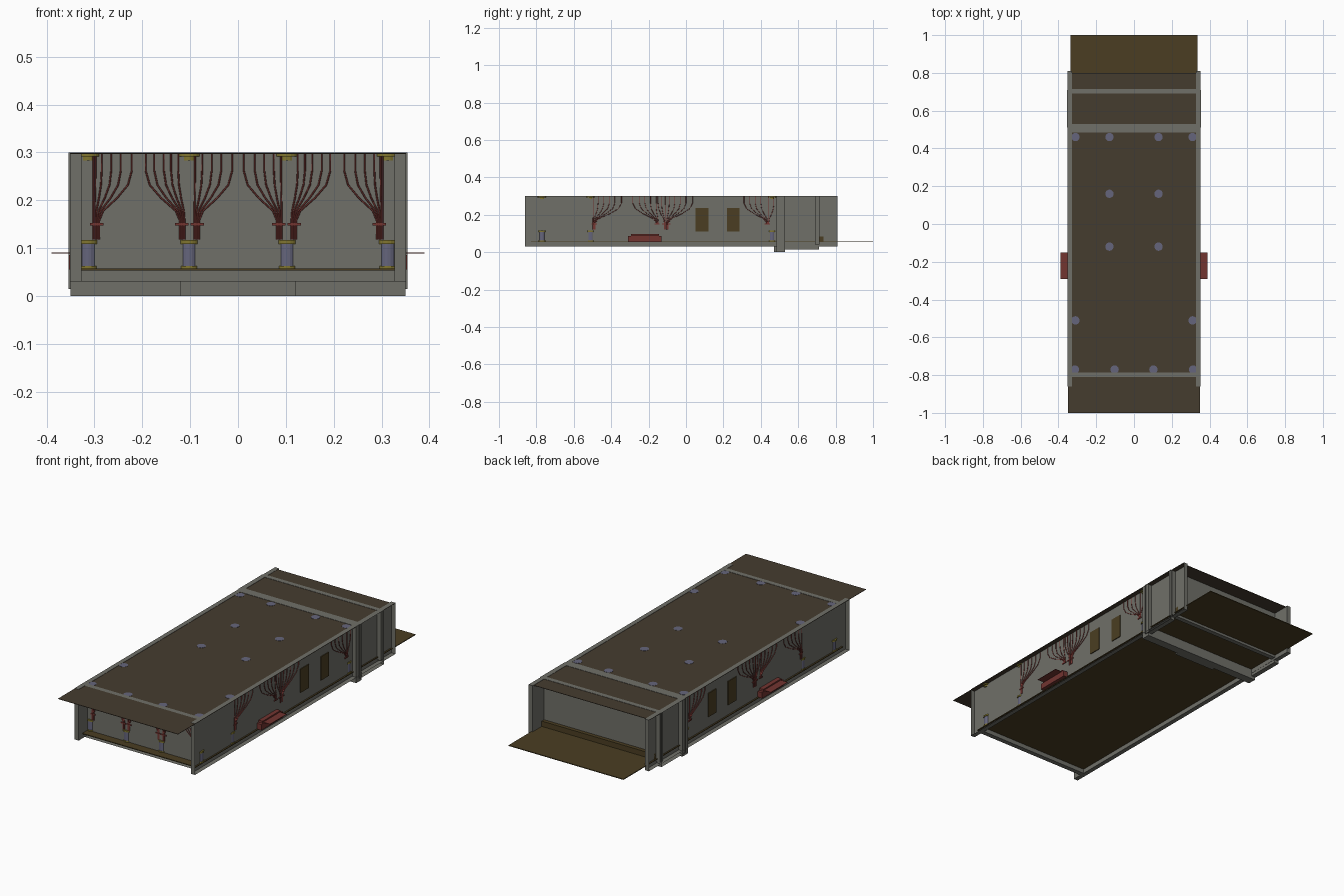
import bpy, bmesh
from mathutils import Matrix, Vector

if "Cube" in bpy.data.objects:
    bpy.data.objects.remove(bpy.data.objects["Cube"])


def material(name, rgb):
    m = bpy.data.materials.new(name)
    m.diffuse_color = (*rgb, 1)
    m.use_nodes = True
    m.node_tree.nodes["Principled BSDF"].inputs["Base Color"].default_value = m.diffuse_color
    return m


GREY = material("stone", (.16, .16, .14))
ROOF = material("roof_brown", (.06, .045, .028))
FLOOR = material("floor_brown", (.07, .048, .016))
RED = material("red", (.17, .035, .03))
BLUE = material("slate_blue", (.13, .13, .2))
YELLOW = material("yellow", (.22, .18, .03))


def finish(bm, name, mat):
    me = bpy.data.meshes.new(name)
    bm.to_mesh(me)
    bm.free()
    me.materials.append(mat)
    ob = bpy.data.objects.new(name, me)
    bpy.context.collection.objects.link(ob)
    return ob


def box(name, lo, hi, mat, open_dir=None):
    """Box from corner to corner; the face looking along open_dir is left out."""
    lo, hi = Vector(lo), Vector(hi)
    bm = bmesh.new()
    size = [abs(h - l) for l, h in zip(lo, hi)]
    bmesh.ops.create_cube(bm, size=1, matrix=Matrix.Translation((lo + hi) / 2) @ Matrix.Diagonal((*size, 1)))
    if open_dir:
        bm.normal_update()
        gone = [f for f in bm.faces if f.normal.dot(Vector(open_dir)) > .9]
        bmesh.ops.delete(bm, geom=gone, context='FACES')
    return finish(bm, name, mat)


def cylinder(name, x, y, z0, z1, r, mat):
    bm = bmesh.new()
    bmesh.ops.create_cone(bm, cap_ends=True, segments=20, radius1=r, radius2=r, depth=z1 - z0,
                          matrix=Matrix.Translation((x, y, (z0 + z1) / 2)))
    return finish(bm, name, mat)


def fan(name, stem, tops, z0, place):
    """Vault ribs rising from one stem and spreading to the ceiling."""
    cu = bpy.data.curves.new(name, 'CURVE')
    cu.dimensions = '3D'
    cu.bevel_depth = .0018
    cu.bevel_resolution = 1
    steps = ((0, z0), (0, max(z0, .155) + .003), (.12, .178), (.55, .205), (.88, .232), (1, .262), (1, .299))
    for i, t in enumerate(tops):
        foot = stem + (i - len(tops) / 2) * .0025 * (1 if tops[-1] > tops[0] else -1)
        sp = cu.splines.new('POLY')
        sp.points.add(len(steps) - 1)
        for p, (f, z) in zip(sp.points, steps):
            p.co = (*place(foot + (t - foot) * f, z), 1)
    cu.materials.append(RED)
    ob = bpy.data.objects.new(name, cu)
    bpy.context.collection.objects.link(ob)
    # ring that binds the stems
    a, b = Vector(place(stem - .011, .147)), Vector(place(stem + .011, .153))
    out = Vector((.003, .003, 0))
    box(name + "_ring", a - out, b + out, RED)


W = .327     # outside of the recessed side walls
FRONT = -.785  # outside of the recessed front wall

# roof and floor plates
box("roof", (-.35, -1, .2965), (.35, .8, .2985), ROOF)
box("floor", (-.335, -.83, .053), (.335, 1, .057), FLOOR)

# front wall and cross walls
box("front_wall", (-W, -.81, .03), (W, FRONT, .3), GREY, (0, -1, 0))
box("inner_cross_wall", (-.35, .485, 0), (.35, .53, .3), GREY)
box("back_cross_wall", (-.35, .69, .04), (.35, .715, .3), GREY)
box("door_sill", (-.12, .47, 0), (.12, .485, .04), GREY)
box("back_step", (-W, .715, .057), (W, .735, .085), FLOOR)

# side walls, mirrored
for s, side in ((-1, "left"), (1, "right")):
    box(side + "_wall", (s * W, -.86, .03), (s * .351, .81, .3), GREY, (s, 0, 0))
    box(side + "_bay", (s * (W + .001), .51, .015), (s * .354, .71, .3), GREY, (s, 0, 0))
    # windows
    for i, (a, b) in enumerate(((.05, .12), (.22, .285))):
        box(f"{side}_window_{i}", (s * W, a, .11), (s * (W + .004), b, .235), FLOOR)
    # hearth with projecting shelf
    box(side + "_hearth", (s * W, -.31, .055), (s * .353, -.13, .086), RED)
    box(side + "_hearth_top", (s * W, -.295, .086), (s * .35, -.145, .097), RED)
    box(side + "_hearth_shelf", (s * W, -.29, .0885), (s * .39, -.15, .0905), RED)
    # ribs on the side wall
    groups = ((-.49, (-.495, -.47, -.44, -.41, -.38, -.345), .12),
              (-.155, (-.16, -.19, -.22, -.25, -.285), .15),
              (-.115, (-.11, -.13, -.15), .12),
              (-.098, (-.09, -.06, -.03, 0, .035), .12),
              (.435, (.47, .44, .4, .37, .34, .31), .15))
    for i, (stem, tops, z0) in enumerate(groups):
        fan(f"{side}_ribs_{i}", stem, tops, z0, lambda u, z, s=s: (s * (W + .001), u, z))

# ribs on the front wall, mirrored
for s, side in ((-1, "left"), (1, "right")):
    groups = ((.295, (.302, .298, .285, .265, .245, .222)),
              (.118, (.125, .14, .155, .175, .193)),
              (.085, (.09, .075, .055, .035, .012)))
    for i, (stem, tops) in enumerate(groups):
        fan(f"front_{side}_ribs_{i}", s * stem, [s * t for t in tops], .118,
            lambda u, z: (u, FRONT - .001, z))

# columns: some break slightly through the walls, and all show as discs in the roof
spots = [(x, y) for y, xs in ((.46, (.13, .31)), (.16, (.13,)), (-.12, (.13,)),
                              (-.51, (.31,)), (-.77, (.1025, .313))) for x0 in xs for x in (-x0, x0)]
for i, (x, y) in enumerate(spots):
    cylinder(f"column_{i}_foot", x, y, .057, .063, .023, YELLOW)
    cylinder(f"column_{i}_base", x, y, .063, .109, .02, BLUE)
    cylinder(f"column_{i}_trim", x, y, .109, .117, .0235, YELLOW)
    cylinder(f"column_{i}_shaft", x, y, .117, .283, .0125, GREY)
    cylinder(f"column_{i}_collar", x, y, .283, .292, .0185, YELLOW)
    cylinder(f"column_{i}_capital", x, y, .292, .2965, .027, YELLOW)
    cylinder(f"column_{i}_roof_disc", x, y, .2965, .2995, .022, BLUE)
